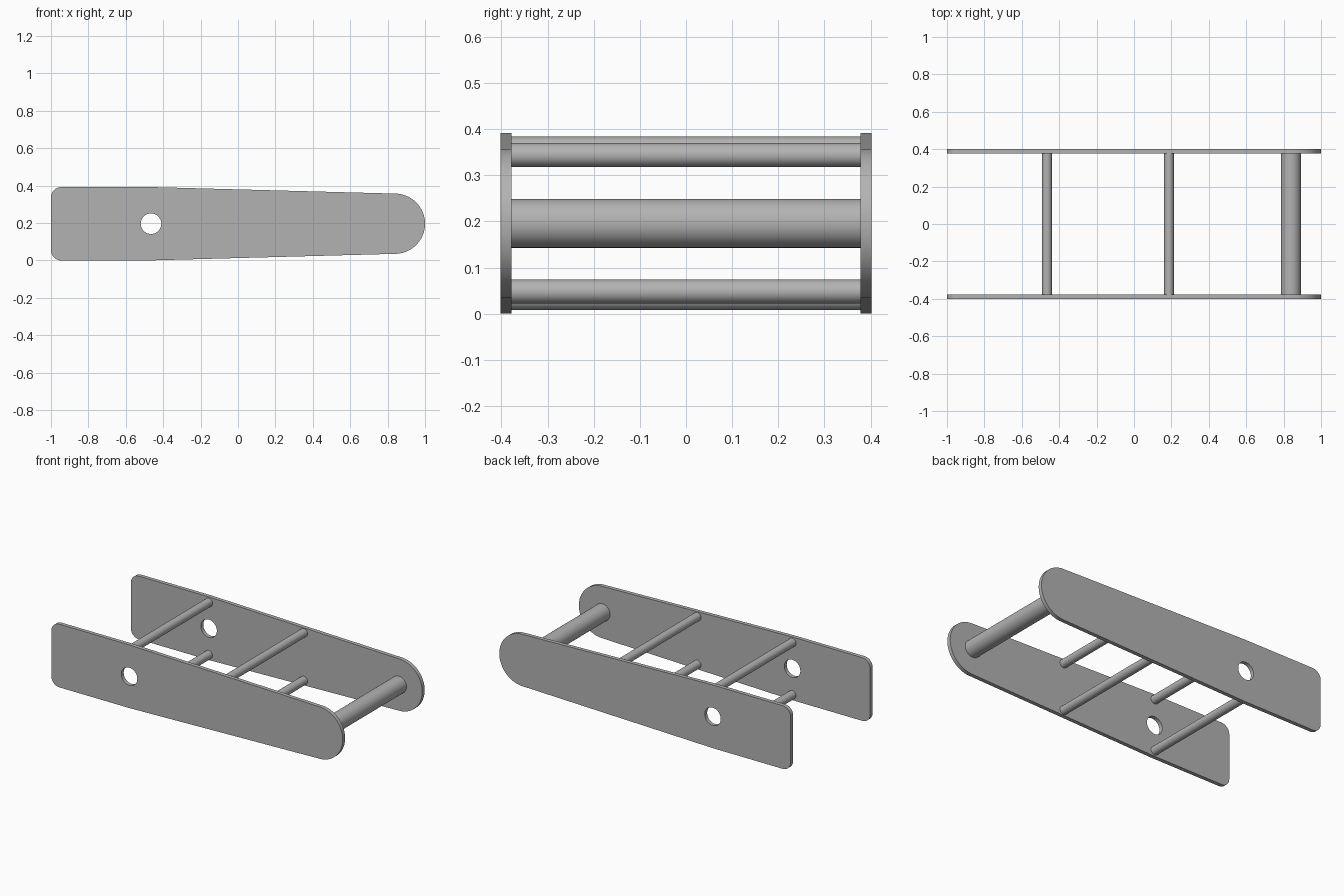
import bpy, bmesh, math
from mathutils import Matrix

cube = bpy.data.objects.get("Cube")
if cube:
    bpy.data.objects.remove(cube, do_unlink=True)

grey = bpy.data.materials.new("plain grey")
grey.use_nodes = True
colour = (0.45, 0.45, 0.45, 1)
grey.diffuse_color = colour
grey.node_tree.nodes["Principled BSDF"].inputs["Base Color"].default_value = colour

MID_Z, PLATE_Y, THICK = 0.196, 0.39, 0.024
HOLE_X, ROD_X, NOSE_X = -0.465, 0.187, 0.839


def arc(cx, cz, r, start, end, steps):
    angles = [math.radians(start + (end - start) * i / steps) for i in range(steps + 1)]
    return [(cx + r * math.cos(a), cz + r * math.sin(a)) for a in angles]


def smooth(obj):
    bpy.ops.object.select_all(action='DESELECT')
    obj.select_set(True)
    bpy.context.view_layer.objects.active = obj
    bpy.ops.object.shade_smooth_by_angle(angle=math.radians(30))


def plate(name, y):
    """Tapered side plate with a round nose, soft rear corners and a hole."""
    r, half = 0.055, MID_Z
    outline = (arc(NOSE_X, 0, 0.161, -88.5, 88.5, 48)
               + [(HOLE_X, half)]
               + arc(-1 + r, half - r, r, 90, 180, 12)
               + arc(-1 + r, r - half, r, 180, 270, 12)
               + [(HOLE_X, -half)])
    hole = arc(HOLE_X, 0, 0.055, 0, 352.5, 47)
    curve = bpy.data.curves.new(name, 'CURVE')
    curve.dimensions, curve.fill_mode, curve.extrude = '2D', 'BOTH', THICK / 2
    for loop in (outline, hole):
        spline = curve.splines.new('POLY')
        spline.points.add(len(loop) - 1)
        for point, (x, z) in zip(spline.points, loop):
            point.co = (x, z, 0, 1)
        spline.use_cyclic_u = True
    helper = bpy.data.objects.new(name + " profile", curve)
    bpy.context.collection.objects.link(helper)
    bpy.context.view_layer.update()
    evaluated = helper.evaluated_get(bpy.context.evaluated_depsgraph_get())
    mesh = bpy.data.meshes.new_from_object(evaluated)
    bpy.data.objects.remove(helper, do_unlink=True)
    # Stand the profile upright and weld its faces to its rim
    mesh.transform(Matrix.Translation((0, y, MID_Z)) @ Matrix.Rotation(math.pi / 2, 4, 'X'))
    bm = bmesh.new()
    bm.from_mesh(mesh)
    bmesh.ops.remove_doubles(bm, verts=bm.verts, dist=0.0001)
    bmesh.ops.recalc_face_normals(bm, faces=bm.faces)
    bm.to_mesh(mesh)
    bm.free()
    mesh.materials.clear()
    mesh.materials.append(grey)
    obj = bpy.data.objects.new(name, mesh)
    bpy.context.collection.objects.link(obj)
    smooth(obj)


def rod(name, x, z, radius):
    """Round bar spanning between the inner faces of the plates."""
    bpy.ops.mesh.primitive_cylinder_add(
        vertices=48, radius=radius, depth=2 * PLATE_Y - THICK,
        location=(x, 0, z), rotation=(math.pi / 2, 0, 0))
    obj = bpy.context.object
    obj.name = name
    obj.data.materials.append(grey)
    smooth(obj)


# Side plates
plate("front_side_plate", -PLATE_Y)
plate("back_side_plate", PLATE_Y)

# Thick nose bar and two pairs of thin spacer rods
rod("nose_bar", NOSE_X, MID_Z, 0.053)
for label, x, offset in (("rear", HOLE_X, 0.162), ("middle", ROD_X, 0.148)):
    for level, side in (("upper", 1), ("lower", -1)):
        rod(f"{label}_{level}_rod", x, MID_Z + side * offset, 0.026)
